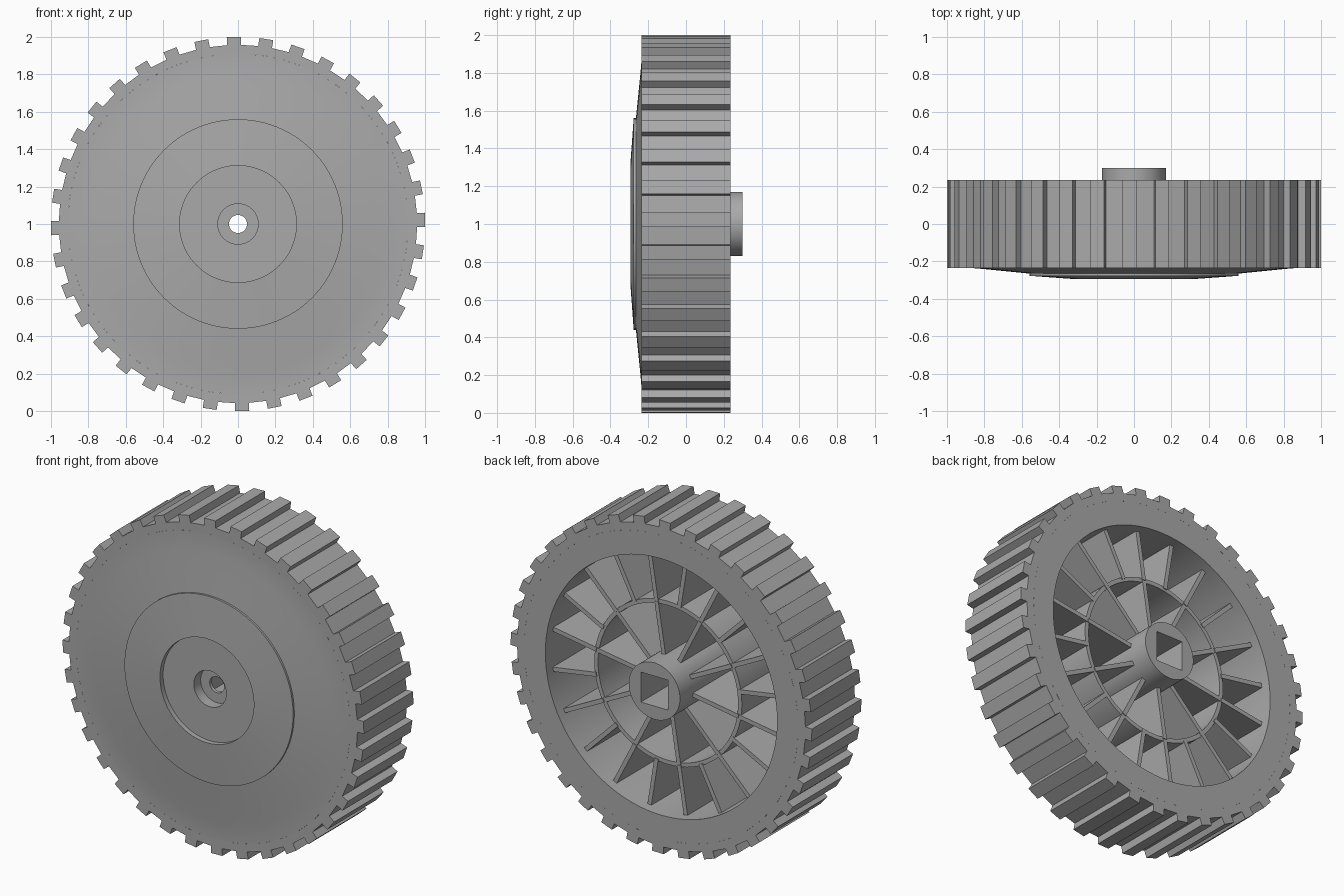
import bpy, bmesh
from math import cos, sin, pi, radians
from mathutils import Matrix

if "Cube" in bpy.data.objects:
    bpy.data.objects.remove(bpy.data.objects["Cube"])

grey = bpy.data.materials.new("plain grey")
grey.use_nodes = True
grey.diffuse_color = (0.4, 0.4, 0.4, 1)
grey.node_tree.nodes["Principled BSDF"].inputs["Base Color"].default_value = grey.diffuse_color

AXLE_Z = 1.0
FLOOR_Y = -0.18


def finish(bm, name, smooth=True):
    """Turn a mesh built around the axle into a shaded object."""
    bmesh.ops.recalc_face_normals(bm, faces=bm.faces)
    mesh = bpy.data.meshes.new(name)
    bm.to_mesh(mesh)
    bm.free()
    mesh.materials.append(grey)
    obj = bpy.data.objects.new(name, mesh)
    obj.location.z = AXLE_Z
    bpy.context.collection.objects.link(obj)
    if smooth:
        bpy.ops.object.select_all(action='DESELECT')
        obj.select_set(True)
        bpy.context.view_layer.objects.active = obj
        bpy.ops.object.shade_smooth_by_angle(angle=radians(25))
    return obj


def skin(rings, name, smooth=True):
    """Join a closed chain of equal rings, each a list of points."""
    bm = bmesh.new()
    loops = [[bm.verts.new(p) for p in ring] for ring in rings]
    for a, b in zip(loops, loops[1:] + loops[:1]):
        for i in range(len(a)):
            j = (i + 1) % len(a)
            bm.faces.new((a[i], a[j], b[j], b[i]))
    return finish(bm, name, smooth)


def circle(r, y, count=96):
    return [(r * cos(t), y, r * sin(t)) for t in (2 * pi * i / count for i in range(count))]


def square(half, y, count=96):
    return [(x * half / max(abs(x), abs(z)), y, z * half / max(abs(x), abs(z)))
            for x, _, z in circle(1, y, count)]


def ribs(name, count, start, r_in, r_out, back, width=0.026):
    """Radial plates standing on the wheel floor."""
    bm = bmesh.new()
    for i in range(count):
        turn = Matrix.Rotation(-radians(start) - 2 * pi * i / count, 4, 'Y')
        place = Matrix.Translation(((r_in + r_out) / 2, (back + FLOOR_Y) / 2, 0))
        size = Matrix.Diagonal((r_out - r_in, back - FLOOR_Y + 0.01, width, 1))
        bmesh.ops.create_cube(bm, size=1, matrix=turn @ place @ size)
    finish(bm, name, False)


# Dished wheel: stepped front face, rim and inner floor
wheel_profile = [(0.048, -0.2), (0.108, -0.2), (0.108, -0.265), (0.312, -0.265),
                 (0.312, -0.295), (0.56, -0.277), (0.56, -0.265), (0.7, -0.251),
                 (0.8, -0.241), (0.86, -0.236), (0.91, -0.235), (0.91, 0.235),
                 (0.77, 0.235), (0.77, FLOOR_Y), (0.048, FLOOR_Y)]
skin([circle(r, y) for r, y in wheel_profile], "wheel_body")

# Axle boss with a square socket
skin([circle(0.17, FLOOR_Y), circle(0.17, 0.3), square(0.09, 0.3), square(0.09, FLOOR_Y)], "axle_boss")

# Stiffening ring and the two sets of ribs
skin([circle(0.465, FLOOR_Y), circle(0.49, FLOOR_Y), circle(0.49, 0.17), circle(0.465, 0.17)], "middle_ring")
ribs("outer_ribs", 20, 9, 0.48, 0.78, 0.17)
ribs("inner_ribs", 10, 9, 0.155, 0.475, 0.17)

# Tyre with square tread bars
TEETH, ROOT, TIP, HALF = 36, 0.957, 1.0, 0.0375
outline, bore = [], []
for i in range(TEETH):
    a = radians(1.3) + 2 * pi * i / TEETH
    for along, across in ((ROOT, -HALF), (TIP, -HALF), (TIP, HALF), (ROOT, HALF)):
        outline.append((along * cos(a) - across * sin(a), along * sin(a) + across * cos(a)))
    for off in (-0.055, -0.02, 0.02, 0.055):
        bore.append((0.91 * cos(a + off), 0.91 * sin(a + off)))
skin([[(x, y, z) for x, z in loop] for loop, y in
      ((bore, -0.235), (outline, -0.235), (outline, 0.235), (bore, 0.235))], "tread_tyre", False)
